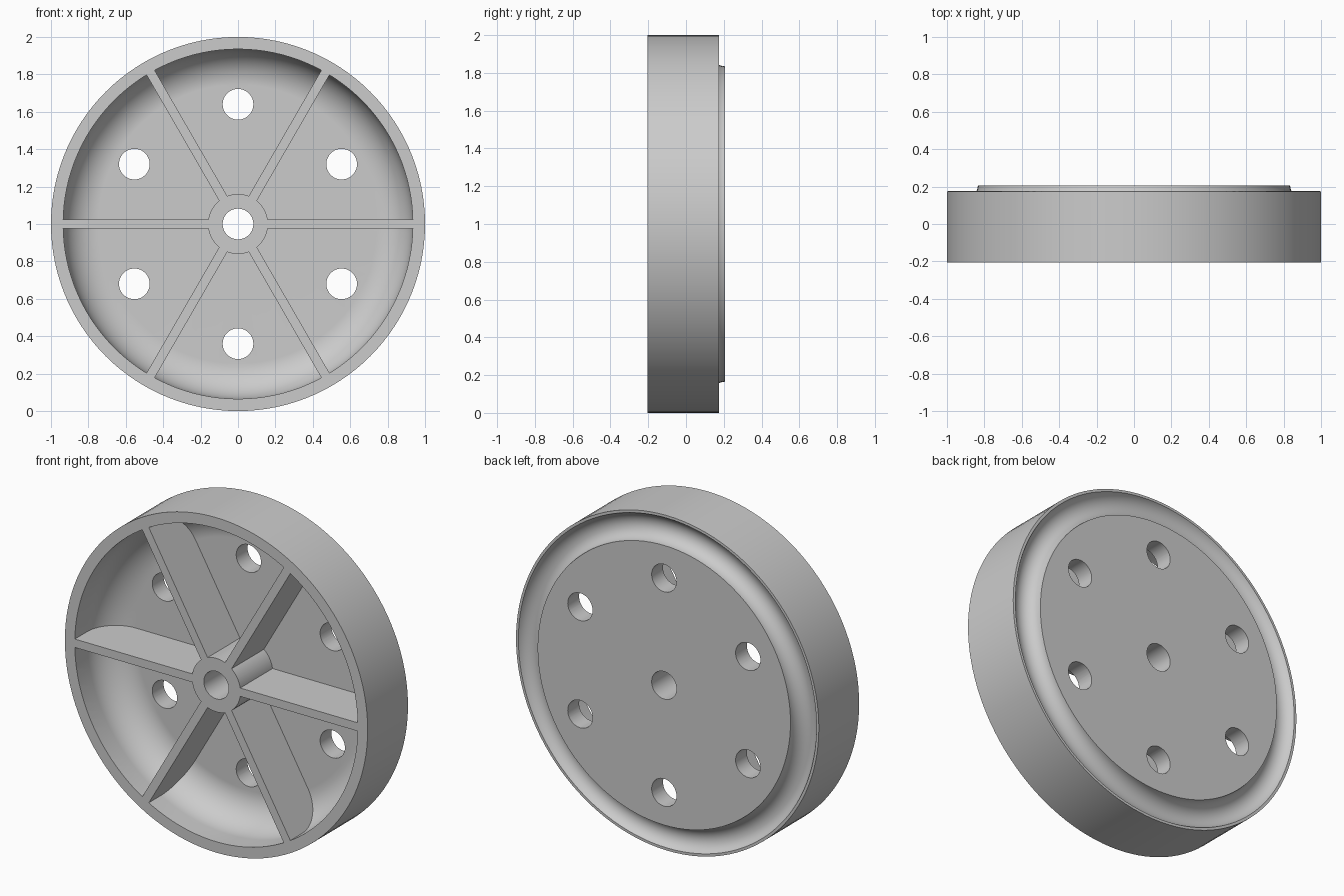
import bpy, bmesh
from math import radians, cos, sin, pi
from mathutils import Matrix, Vector

old = bpy.data.objects.get("Cube")
if old:
    bpy.data.objects.remove(old, do_unlink=True)

FRONT, BACK, RIM_BACK, FLOOR = -0.205, 0.207, 0.175, 0.10
BORE, HUB, RIM_INNER = 0.082, 0.16, 0.935
CENTRE = Vector((0, 0, 1))

grey = bpy.data.materials.new("plain grey")
grey.use_nodes = True
colour = (0.6, 0.6, 0.6, 1)
grey.diffuse_color = colour
grey.node_tree.nodes["Principled BSDF"].inputs["Base Color"].default_value = colour


def make_object(name, bm):
    bmesh.ops.recalc_face_normals(bm, faces=bm.faces)
    mesh = bpy.data.meshes.new(name)
    bm.to_mesh(mesh)
    bm.free()
    mesh.materials.append(grey)
    obj = bpy.data.objects.new(name, mesh)
    obj.location = CENTRE
    bpy.context.collection.objects.link(obj)
    return obj


def arc(r, y, radius, start, end, steps):
    angles = [radians(start + (end - start) * i / steps) for i in range(steps + 1)]
    return [(r + radius * cos(a), y + radius * sin(a)) for a in angles]


def revolve(name, profile, steps=120):
    """Turn a closed (radius, y) profile around the y axis."""
    bm = bmesh.new()
    verts = [bm.verts.new((r, y, 0)) for r, y in profile]
    edges = [bm.edges.new((verts[i - 1], verts[i])) for i in range(len(verts))]
    bmesh.ops.spin(bm, geom=verts + edges, cent=(0, 0, 0), axis=(0, 1, 0),
                   angle=2 * pi, steps=steps, use_merge=True)
    bmesh.ops.remove_doubles(bm, verts=bm.verts, dist=1e-5)
    return make_object(name, bm)


def cut(target, cutter):
    """Subtract the cutter and remove it afterwards."""
    mod = target.modifiers.new("cut", 'BOOLEAN')
    mod.operation = 'DIFFERENCE'
    mod.solver = 'EXACT'
    mod.object = cutter
    bpy.context.view_layer.objects.active = target
    bpy.ops.object.modifier_apply(modifier=mod.name)
    bpy.data.objects.remove(cutter, do_unlink=True)


# Solid wheel with centre bore and rounded groove around the back disc
groove = arc(0.913, BACK, 0.078, -24, -180, 18)
wheel = revolve("wheel", [(BORE, FRONT), (1, FRONT), (1, RIM_BACK)]
                + groove + [(BORE, BACK)])

# Ring-shaped pocket with a filleted outer corner, split by three crossing ribs
fillet = arc(RIM_INNER - 0.19, FLOOR - 0.19, 0.19, 0, 90, 14)
pocket = revolve("pocket_cutter", [(HUB, -0.3), (RIM_INNER, -0.3)]
                 + fillet + [(HUB, FLOOR)])
for i in range(3):
    bm = bmesh.new()
    bmesh.ops.create_cube(bm, size=1, matrix=Matrix.Rotation(radians(60 * i), 4, 'Y')
                          @ Matrix.Diagonal((2.2, 1, 0.05, 1)))
    cut(pocket, make_object("rib_cutter", bm))
cut(wheel, pocket)

# Six round holes, one between each pair of ribs
for i in range(6):
    a = radians(30 + 60 * i)
    bm = bmesh.new()
    bmesh.ops.create_cone(bm, cap_ends=True, segments=48, radius1=BORE, radius2=BORE, depth=1,
                          matrix=Matrix.Translation((0.64 * cos(a), 0, 0.64 * sin(a)))
                          @ Matrix.Rotation(pi / 2, 4, 'X'))
    cut(wheel, make_object("hole_cutter", bm))

# Smooth curved walls, crisp rims, clean flat faces
bpy.ops.object.select_all(action='DESELECT')
wheel.select_set(True)
bpy.context.view_layer.objects.active = wheel
bpy.ops.object.shade_smooth_by_angle(angle=radians(30))
weighted = wheel.modifiers.new("weighted normals", 'WEIGHTED_NORMAL')
weighted.keep_sharp = True
